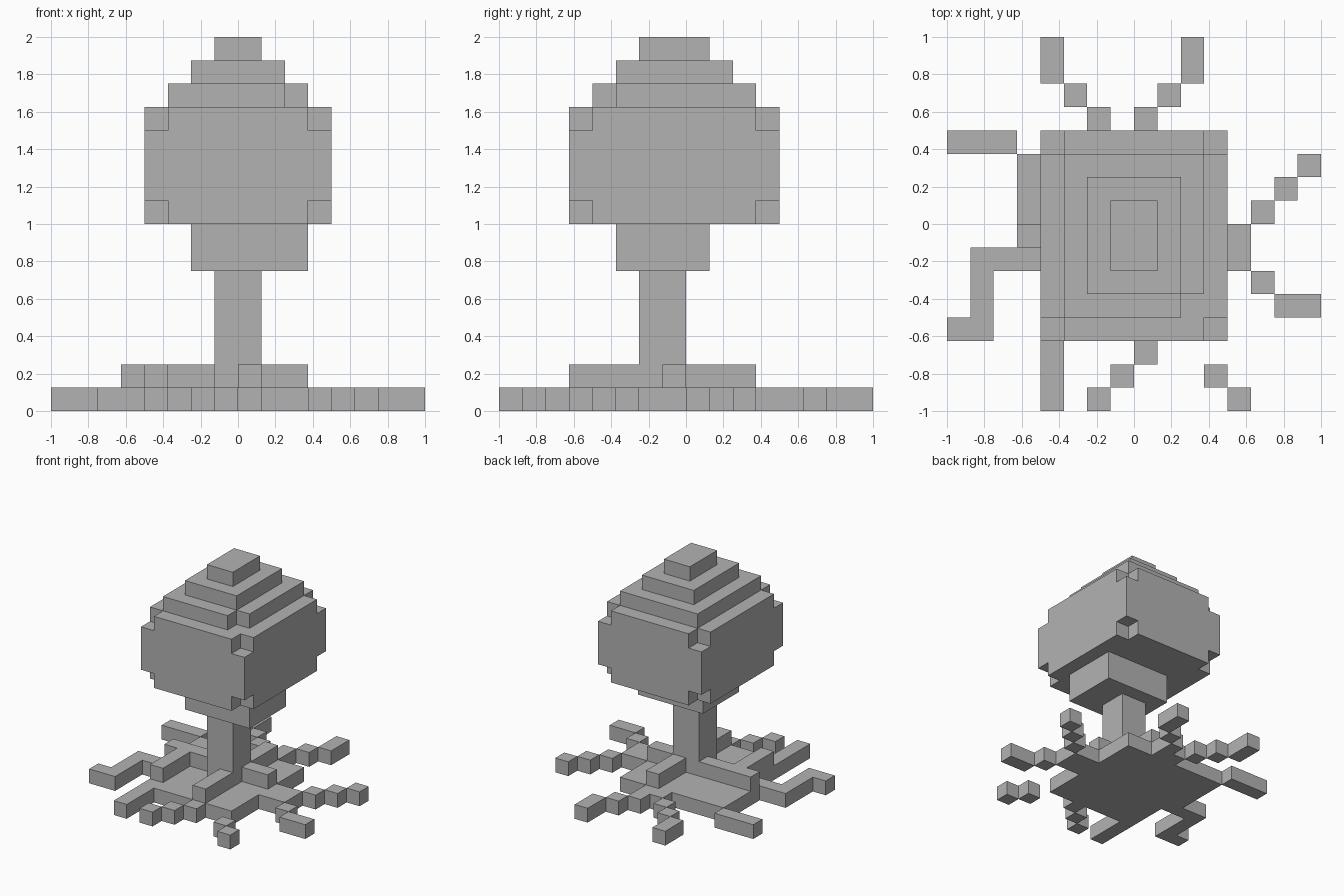
import bpy, bmesh, math
from itertools import product
from mathutils import Vector

cube = bpy.data.objects.get("Cube")
if cube:
    bpy.data.objects.remove(cube, do_unlink=True)

CELL = 0.125

grey = bpy.data.materials.new("plain_grey")
grey.use_nodes = True
tone = (0.45, 0.45, 0.45, 1)
grey.diffuse_color = tone
for node in grey.node_tree.nodes:
    if node.type == 'BSDF_PRINCIPLED':
        node.inputs["Base Color"].default_value = tone


def block(x, y, z):
    """Cells inside a box given as (low, high) ranges."""
    return set(product(range(*x), range(*y), range(*z)))


def build(name, cells):
    """Skin a set of cells with outward faces and merge the flat areas."""
    bm = bmesh.new()
    corners = {}

    def vert(p):
        key = tuple(round(c) for c in p)
        if key not in corners:
            corners[key] = bm.verts.new(Vector(key) * CELL)
        return corners[key]

    for cell in sorted(cells):
        for axis, side in product(range(3), (-1, 1)):
            n = Vector((0, 0, 0))
            n[axis] = side
            if tuple(round(a + b) for a, b in zip(cell, n)) in cells:
                continue
            u = Vector((0, 0, 0))
            u[(axis + 1) % 3] = 1
            v = n.cross(u)
            mid = Vector(cell) + Vector((.5, .5, .5)) + n / 2
            bm.faces.new([vert(mid + (u * a + v * b) / 2)
                          for a, b in ((-1, -1), (1, -1), (1, 1), (-1, 1))])
    bmesh.ops.dissolve_limit(bm, angle_limit=math.radians(1),
                             verts=bm.verts[:], edges=bm.edges[:])
    mesh = bpy.data.meshes.new(name)
    bm.to_mesh(mesh)
    bm.free()
    mesh.materials.append(grey)
    obj = bpy.data.objects.new(name, mesh)
    bpy.context.collection.objects.link(obj)
    return obj


# Canopy: main block without its eight corners, stepped top, narrow underside
canopy = block((-4, 4), (-5, 4), (8, 13))
canopy -= set(product((-4, 3), (-5, 3), (8, 12)))
canopy |= block((-3, 3), (-4, 3), (13, 14)) - {(2, -4, 13)}
canopy |= block((-2, 2), (-3, 2), (14, 15))
canopy |= block((-1, 1), (-2, 1), (15, 16))
canopy |= block((-2, 3), (-3, 1), (6, 8))
build("canopy", canopy)

# Trunk
build("trunk", block((-1, 1), (-2, 0), (1, 6)))

# Root base: ground slab with raised ridges
low, high = (0, 1), (1, 2)
base = block((-4, 3), (-5, 3), low)
base |= block((0, 1), (-5, -2), high)
base |= block((0, 1), (0, 3), high)
base |= block((1, 3), (-1, 0), high)
base |= block((-5, -1), (-1, 0), high)
base |= block((-4, -3), (-4, -1), high)

# Roots spreading over the ground, each a chain of flat (x, y) boxes
roots = {
    "back_right": [((-1, 1), (3, 4)), ((-2, -1), (4, 5)),
                   ((-3, -2), (5, 6)), ((-4, -3), (6, 8))],
    "back_left": [((0, 1), (4, 5)), ((1, 2), (5, 6)), ((2, 3), (6, 8))],
    "right_side": [((-5, -4), (-1, 3)), ((-8, -5), (3, 4))],
    "right_bent": [((-7, -4), (-2, -1)), ((-7, -6), (-5, -2)),
                   ((-8, -7), (-5, -4))],
    "left_fork": [((3, 5), (-2, 0)), ((5, 6), (0, 1)), ((6, 7), (1, 2)),
                  ((7, 8), (2, 3)), ((5, 6), (-3, -2)), ((6, 8), (-4, -3))],
    "front_right": [((-4, -3), (-8, -5))],
    "front_middle": [((0, 1), (-6, -5)), ((-1, 0), (-7, -6)),
                     ((-2, -1), (-8, -7))],
    "front_left": [((3, 4), (-7, -6)), ((4, 5), (-8, -7))],
}
for chain in roots.values():
    for x, y in chain:
        base |= block(x, y, low)
build("roots", base)
